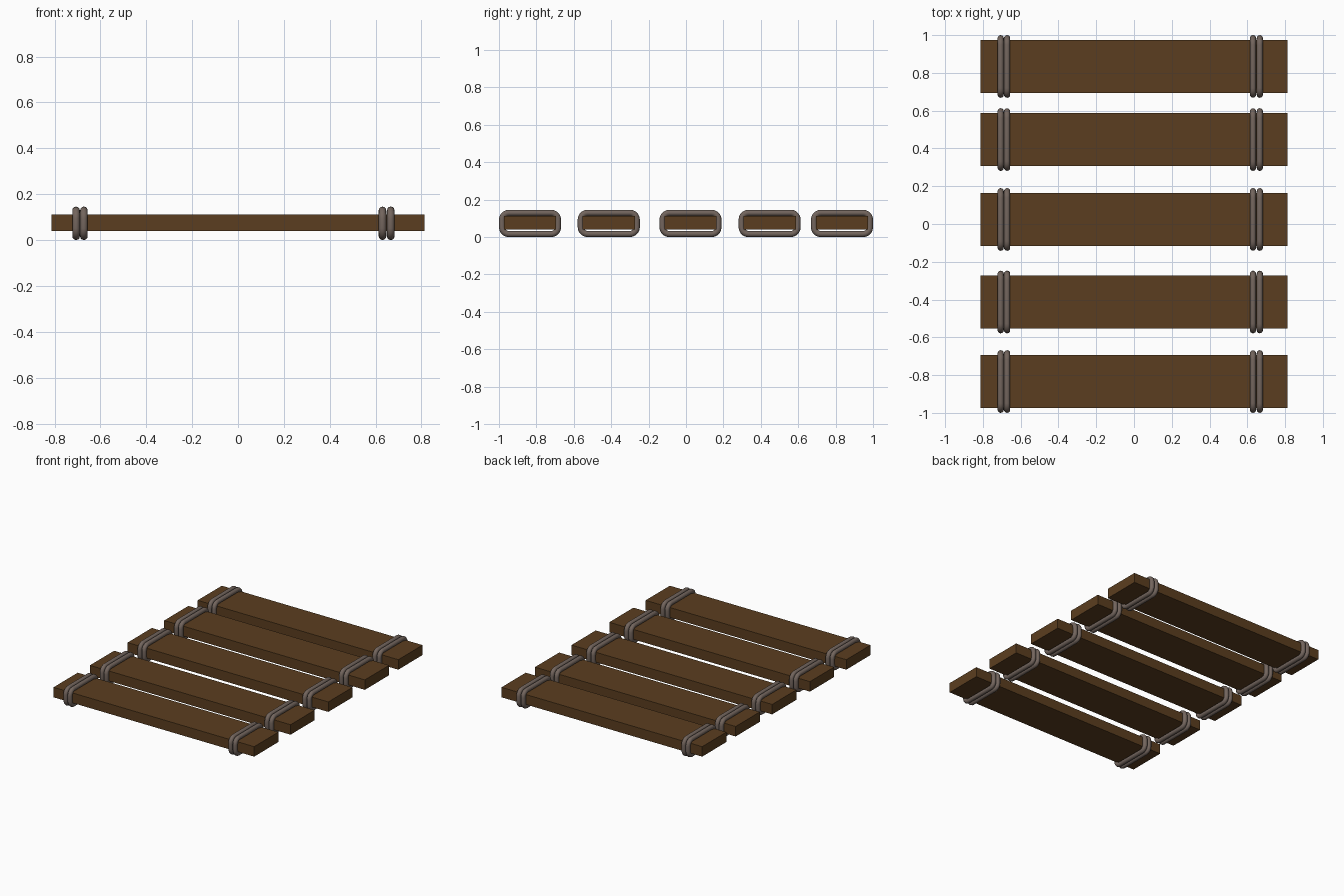
import bpy, math

if "Cube" in bpy.data.objects:
    bpy.data.objects.remove(bpy.data.objects["Cube"])

def material(name, rgb):
    m = bpy.data.materials.new(name)
    m.diffuse_color = (*rgb, 1)
    m.use_nodes = True
    m.node_tree.nodes["Principled BSDF"].inputs["Base Color"].default_value = m.diffuse_color
    return m

wood = material("wood", (0.105, 0.048, 0.014))
rope = material("rope", (0.17, 0.13, 0.11))

PLANK_Y = (-0.834, -0.413, 0.024, 0.447, 0.834)
ROPE_X = (-0.706, -0.672, 0.630, 0.666)
ZC = 0.073
R = 0.0165                      # rope radius
HY, HZ = 0.166 - R, 0.073 - R   # half size of the rope loop centreline
CORNER = 0.036

def plank(i, y):
    bpy.ops.mesh.primitive_cube_add(size=1, location=(0, y, 0.076))
    ob = bpy.context.object
    ob.name = f"plank_{i}"
    ob.dimensions = (1.626, 0.28, 0.073)
    bpy.ops.object.transform_apply(location=False, rotation=False, scale=True)
    ob.data.materials.append(wood)

def rope_loop(name, x, y):
    # rounded rectangle path around the plank
    pts = []
    for k, (sy, sz) in enumerate(((1, 1), (-1, 1), (-1, -1), (1, -1))):
        for s in range(6):
            a = math.pi / 2 * (k + s / 5)
            pts.append((0, sy * (HY - CORNER) + CORNER * math.cos(a),
                        sz * (HZ - CORNER) + CORNER * math.sin(a)))
    cu = bpy.data.curves.new(name, 'CURVE')
    cu.dimensions = '3D'
    cu.bevel_depth = R
    cu.bevel_resolution = 4
    sp = cu.splines.new('POLY')
    sp.points.add(len(pts) - 1)
    for p, c in zip(sp.points, pts):
        p.co = (*c, 1)
    sp.use_cyclic_u = True
    sp.use_smooth = True
    ob = bpy.data.objects.new(name, cu)
    bpy.context.collection.objects.link(ob)
    ob.location = (x, y, ZC)
    cu.materials.append(rope)
    # turn the swept path into a mesh
    bpy.ops.object.select_all(action='DESELECT')
    ob.select_set(True)
    bpy.context.view_layer.objects.active = ob
    bpy.ops.object.convert(target='MESH')
    bpy.ops.object.shade_smooth()

# planks, each lashed with a double rope loop near both ends
for i, y in enumerate(PLANK_Y, 1):
    plank(i, y)
    for j, x in enumerate(ROPE_X, 1):
        rope_loop(f"rope_loop_{i}_{j}", x, y)
